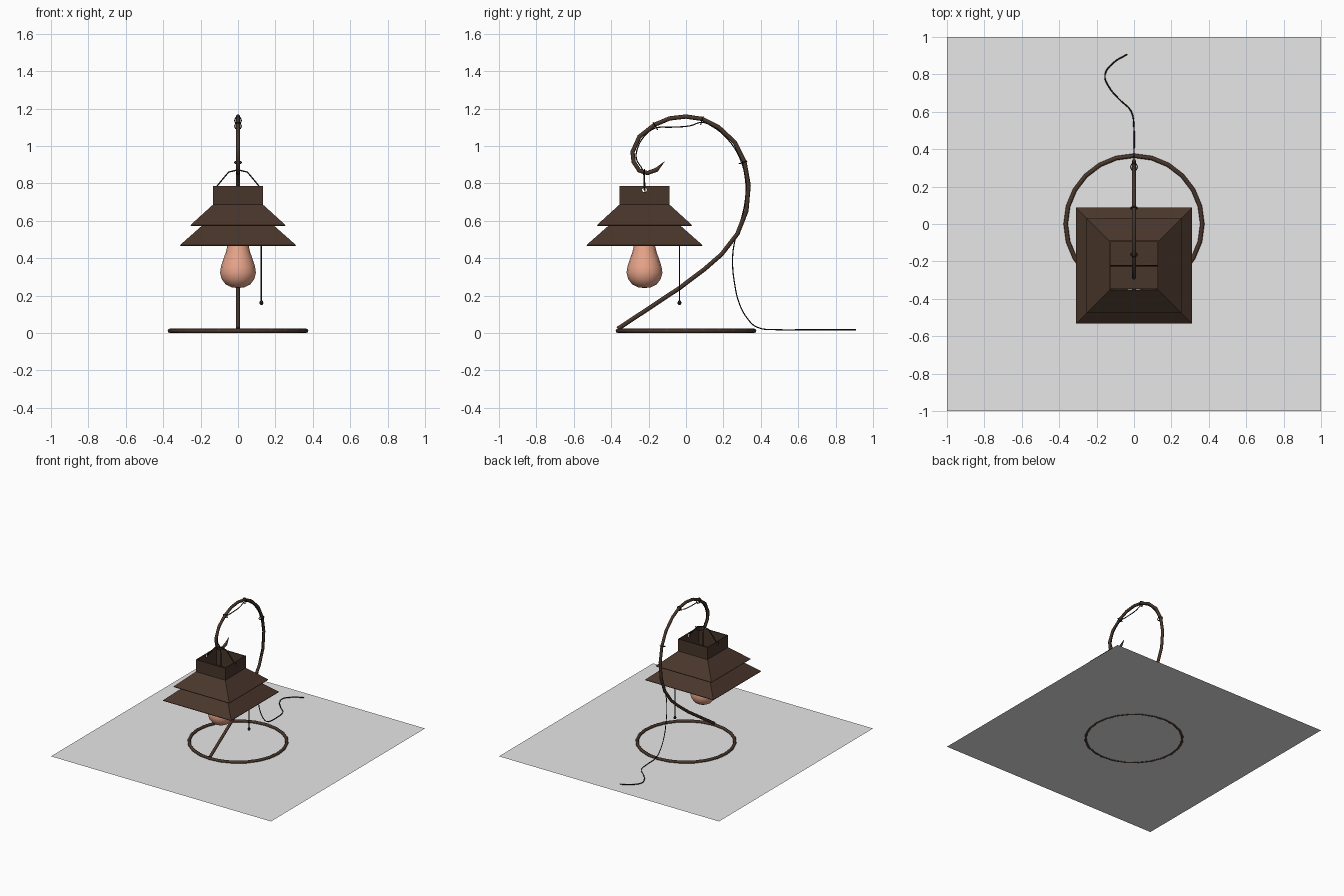
import bpy, bmesh, math
from mathutils import Vector

if "Cube" in bpy.data.objects:
    bpy.data.objects.remove(bpy.data.objects["Cube"])

LY = -0.222  # lamp axis in y


def material(name, rgb):
    m = bpy.data.materials.new(name)
    m.diffuse_color = (*rgb, 1)
    m.use_nodes = True
    m.node_tree.nodes["Principled BSDF"].inputs["Base Color"].default_value = m.diffuse_color
    return m


BROWN = material("aged_brown_metal", (0.066, 0.037, 0.024))
BLACK = material("black_wire", (0.012, 0.010, 0.009))
GLASS = material("peach_glass", (0.80, 0.37, 0.25))
GREY = material("light_grey", (0.80, 0.80, 0.80))


def add(name, bm, mat, smooth=False):
    me = bpy.data.meshes.new(name)
    bm.to_mesh(me)
    bm.free()
    me.materials.append(mat)
    for p in me.polygons:
        p.use_smooth = smooth
    ob = bpy.data.objects.new(name, me)
    bpy.context.collection.objects.link(ob)
    return ob


def tube(name, pts, r, mat, closed=False, spline='POLY', taper=None, res=2):
    """Round bar following a list of points."""
    cu = bpy.data.curves.new(name, 'CURVE')
    cu.dimensions = '3D'
    cu.bevel_depth, cu.bevel_resolution, cu.use_fill_caps = r, res, True
    cu.resolution_u = 4
    sp = cu.splines.new(spline)
    if spline == 'BEZIER':
        sp.bezier_points.add(len(pts) - 1)
        for b, p in zip(sp.bezier_points, pts):
            b.co = p
            b.handle_left_type = b.handle_right_type = 'AUTO'
    else:
        sp.points.add(len(pts) - 1)
        for i, p in enumerate(pts):
            sp.points[i].co = (*p, 1)
            sp.points[i].radius = taper(i) if taper else 1
    sp.use_cyclic_u = closed
    cu.materials.append(mat)
    ob = bpy.data.objects.new(name, cu)
    bpy.context.collection.objects.link(ob)
    bpy.ops.object.select_all(action='DESELECT')
    ob.select_set(True)
    bpy.context.view_layer.objects.active = ob
    bpy.ops.object.convert(target='MESH')
    return ob


def square_shell(name, levels, wall):
    """Open four-sided sleeve through (half width, z) levels."""
    bm = bmesh.new()
    rings = [[bm.verts.new((sx * h, LY + sy * h, z))
              for sx, sy in ((-1, -1), (1, -1), (1, 1), (-1, 1))] for h, z in levels]
    for a, b in zip(rings, rings[1:]):
        for i in range(4):
            j = (i + 1) % 4
            bm.faces.new((a[i], a[j], b[j], b[i]))
    ob = add(name, bm, BROWN)
    so = ob.modifiers.new("wall", 'SOLIDIFY')
    so.thickness, so.offset = wall, -1
    return ob


def lathe(name, profile, mat, x=0, y=LY, n=16):
    bm = bmesh.new()
    vs = [bm.verts.new((x + r, y, z)) for r, z in profile]
    es = [bm.edges.new(e) for e in zip(vs, vs[1:])]
    bmesh.ops.spin(bm, geom=vs + es, cent=(x, y, 0), axis=(0, 0, 1),
                   angle=math.tau, steps=n)
    bmesh.ops.remove_doubles(bm, verts=bm.verts, dist=1e-5)
    bmesh.ops.recalc_face_normals(bm, faces=bm.faces)
    return add(name, bm, mat, True)


# square base sheet
bm = bmesh.new()
bmesh.ops.create_grid(bm, x_segments=1, y_segments=1, size=1)
bmesh.ops.translate(bm, verts=bm.verts, vec=(0, 0, 0.004))
add("base_sheet", bm, GREY)

# ring foot
tube("ring_foot", [(0.365 * math.sin(math.tau * i / 24), 0.365 * math.cos(math.tau * i / 24), 0.0115)
                   for i in range(24)], 0.0115, BROWN, closed=True)

# curled stand
HOOK = [(-.365, .022), (-.195, .134), (-.035, .24), (.10, .342), (.19, .42), (.275, .53),
        (.323, .652), (.335, .79), (.313, .914), (.26, 1.02), (.174, 1.10), (.088, 1.144),
        (0, 1.157), (-.088, 1.147), (-.168, 1.113), (-.249, 1.05), (-.286, .968),
        (-.28, .914), (-.25, .868), (-.206, .855), (-.158, .872), (-.115, .916)]
last = len(HOOK) - 1
tube("curled_stand", [(0, y, z) for y, z in HOOK], 0.0115, BROWN,
     taper=lambda i: 0.08 if i == last else 1)

# shade: chimney box with bail holes, and two flared tiers
box = square_shell("shade_box", [(.134, .62), (.134, .785)], .01)
bm = bmesh.new()
bmesh.ops.create_cone(bm, segments=10, radius1=.013, radius2=.013, depth=.4, cap_ends=True)
hole = add("bail_hole_cutter", bm, BROWN)
hole.rotation_euler = (0, math.pi / 2, 0)
hole.location = (0, LY, .765)
hole.hide_render = True
hole.hide_viewport = True
cut = box.modifiers.new("bail_holes", 'BOOLEAN')
cut.object, cut.operation = hole, 'DIFFERENCE'
square_shell("upper_tier", [(.254, .577), (.134, .686)], .006)
square_shell("lower_tier", [(.31, .47), (.134, .625)], .006)

# plate closing the box
bm = bmesh.new()
bmesh.ops.create_cube(bm, size=1)
bmesh.ops.scale(bm, verts=bm.verts, vec=(.25, .25, .008))
bmesh.ops.translate(bm, verts=bm.verts, vec=(0, LY, .64))
add("box_plate", bm, BROWN)

# bulb and socket
lathe("bulb", [(0, .24), (.035, .244), (.066, .26), (.087, .288), (.096, .322), (.091, .355),
               (.078, .395), (.064, .435), (.055, .475), (.05, .51)], GLASS)
lathe("bulb_socket", [(0, .465), (.062, .465), (.062, .50), (.05, .52), (.045, .64), (0, .64)], BROWN)

# bail wire
side = [(.128, .765), (.112, .785), (.088, .815), (.05, .86)]
bail = [(-x, z) for x, z in side] + [(0, .872)] + [(x, z) for x, z in reversed(side)]
tube("bail_wire", [(x, LY, z) for x, z in bail], .004, BLACK, res=1)

# pull chain with bead
tube("pull_chain", [(.125, -.035, .16), (.125, -.035, .56)], .004, BLACK, res=1)
lathe("pull_bead", [(0, .148), (.008, .152), (.011, .161), (.008, .17), (0, .177)], BLACK,
      x=.125, y=-.035, n=8)

# power cord: floor run, rise, then along the stand into the box
floor = [(-.037, .907), (-.112, .86), (-.155, .797), (-.134, .733), (-.075, .663),
         (-.016, .604), (0, .508)]
rise = [(.377, .032), (.33, .075), (.286, .155), (.26, .262), (.249, .396), (.26, .487),
        (.29, .588), (.318, .716), (.318, .82), (.29, .93), (.222, 1.037), (.136, 1.107),
        (.088, 1.126), (.02, 1.107), (-.078, 1.10), (-.168, 1.094), (-.222, 1.053),
        (-.26, .984), (-.265, .93), (-.235, .877), (LY, .82), (LY, .645)]
tube("power_cord", [(x, y, .017) for x, y in floor] + [(0, y, z) for y, z in rise],
     .0035, BLACK, spline='BEZIER', res=1)

# wire ties around stand and cord
for k, i in enumerate((8, 11, 14)):
    c = Vector((0, *HOOK[i]))
    t = Vector((0, *HOOK[i + 1])) - Vector((0, *HOOK[i - 1]))
    n = t.cross(Vector((1, 0, 0))).normalized()
    c += n * (-.008 if n.dot(c - Vector((0, 0, .85))) > 0 else .008)
    tube(f"cord_tie_{k + 1}", [c + Vector((1, 0, 0)) * .018 * math.cos(a) + n * .022 * math.sin(a)
                               for a in (math.tau * j / 8 for j in range(8))],
         .003, BLACK, closed=True, res=1)
